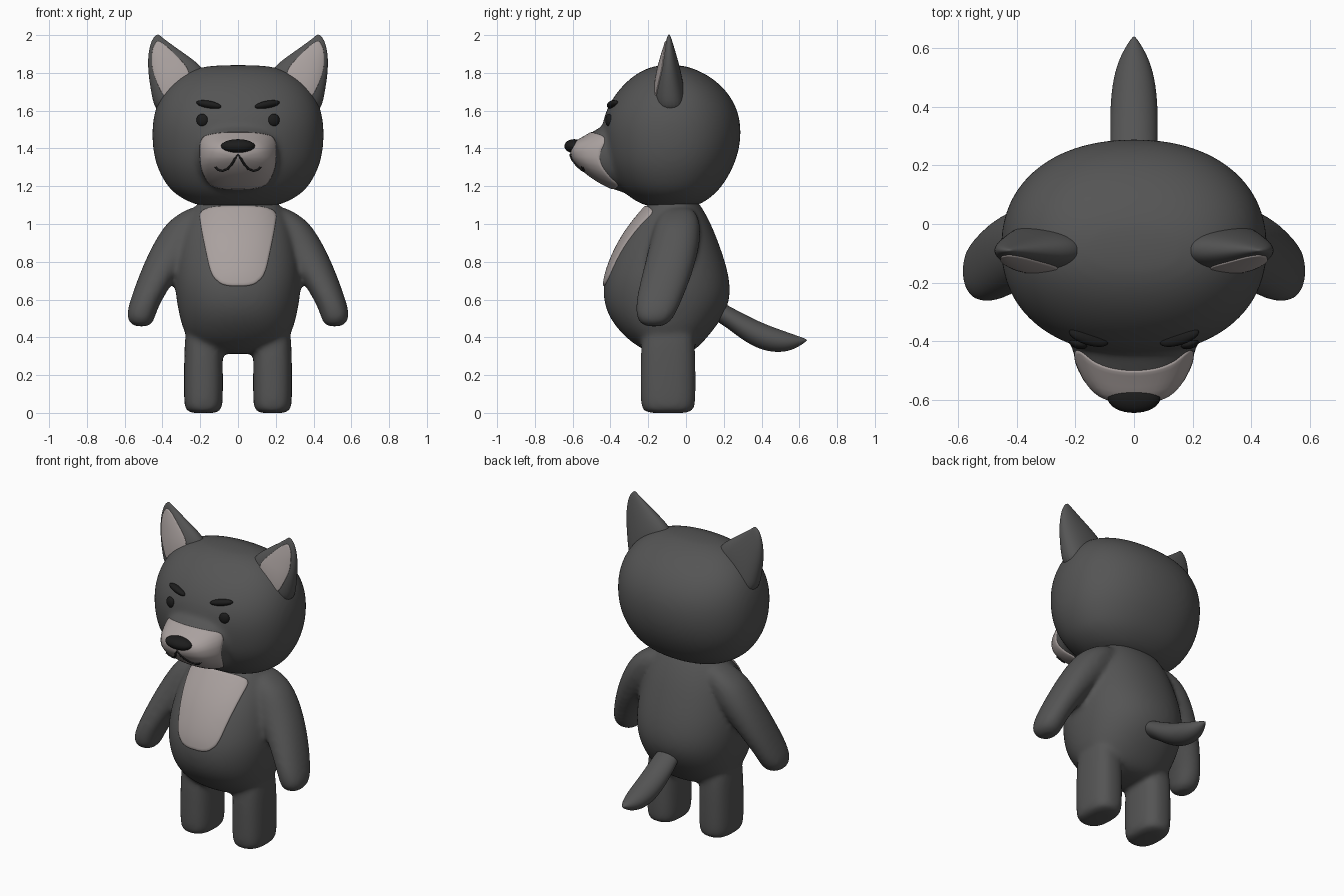
import bpy, bmesh, math
from mathutils import Vector
from mathutils.bvhtree import BVHTree

if "Cube" in bpy.data.objects:
    bpy.data.objects.remove(bpy.data.objects["Cube"])


def material(name, rgb):
    m = bpy.data.materials.new(name)
    m.diffuse_color = (*rgb, 1)
    m.use_nodes = True
    m.node_tree.nodes["Principled BSDF"].inputs["Base Color"].default_value = m.diffuse_color
    return m


FUR = material("dark_fur", (0.09, 0.09, 0.09))
PALE = material("pale_fur", (0.40, 0.355, 0.345))
BLACK = material("black", (0.012, 0.012, 0.012))


def finish(name, bm, mat):
    bmesh.ops.recalc_face_normals(bm, faces=bm.faces)
    me = bpy.data.meshes.new(name)
    bm.to_mesh(me)
    bm.free()
    me.materials.append(mat)
    me.shade_smooth()
    ob = bpy.data.objects.new(name, me)
    bpy.context.collection.objects.link(ob)
    return ob


def bake(ob):
    """Replace the mesh with its modified result."""
    dg = bpy.context.evaluated_depsgraph_get()
    me = bpy.data.meshes.new_from_object(ob.evaluated_get(dg))
    ob.modifiers.clear()
    ob.data = me
    me.shade_smooth()
    return ob


def loft(name, rings, axis="z", power=2.2, side=1, n=24):
    """Skin superellipse rings (t, a0, a1, b0, b1) stacked along an axis."""
    bm = bmesh.new()
    loops = []
    for t, a0, a1, b0, b1 in rings:
        loop = []
        for i in range(n):
            c, s = math.cos(math.tau * i / n), math.sin(math.tau * i / n)
            a = (a0 + a1) / 2 + (a1 - a0) / 2 * math.copysign(abs(c) ** (2 / power), c)
            b = (b0 + b1) / 2 + (b1 - b0) / 2 * math.copysign(abs(s) ** (2 / power), s)
            loop.append(bm.verts.new((a * side, b, t) if axis == "z" else (a * side, t, b)))
        loops.append(loop)
    for p, q in zip(loops, loops[1:]):
        for i in range(n):
            j = (i + 1) % n
            bm.faces.new((p[i], p[j], q[j], q[i]))
    bm.faces.new(loops[0])
    bm.faces.new(loops[-1])
    ob = finish(name, bm, FUR)
    ob.modifiers.new("round", "SUBSURF").levels = 2
    return bake(ob)


def fuse(name, parts):
    """Blend overlapping parts into one smooth skin."""
    bm = bmesh.new()
    for p in parts:
        bm.from_mesh(p.data)
        bpy.data.objects.remove(p)
    ob = finish(name, bm, FUR)
    r = ob.modifiers.new("remesh", "REMESH")
    r.mode, r.voxel_size = "VOXEL", 0.014
    s = ob.modifiers.new("smooth", "SMOOTH")
    s.factor, s.iterations = 0.5, 12
    bake(ob)
    if not ob.data.materials:
        ob.data.materials.append(FUR)
    return ob


def tree(ob):
    return BVHTree.FromObject(ob, bpy.context.evaluated_depsgraph_get())


def on_front(bvh, x, z):
    hit = bvh.ray_cast(Vector((x, -2, z)), Vector((0, 1, 0)))
    if hit[0] is None:
        hit = bvh.find_nearest(Vector((x, -0.2, z)))
    return hit[0], hit[1]


def patch(name, target, outline, side=1, lift=0.008):
    """Raised pale patch laid on the front of a target."""
    bvh = tree(target)
    pts = [Vector((x * side, z)) for x, z in outline]
    for _ in range(3):  # round the corners
        pts = [v for a, b in zip(pts, pts[1:] + pts[:1])
               for v in (a * 0.8 + b * 0.2, a * 0.2 + b * 0.8)]
    mid = sum(pts, Vector((0, 0))) / len(pts)
    bm = bmesh.new()

    def put(p, h):
        co, no = on_front(bvh, p.x, p.y)
        return bm.verts.new(co + no * h)

    levels = [(k / 12, lift) for k in range(1, 12)] + [(0.965, lift), (0.99, lift * 0.6), (1, -0.008)]
    centre = put(mid, lift)
    prev = None
    for s, h in levels:
        loop = [put(mid + (p - mid) * s, h) for p in pts]
        for i in range(len(pts)):
            j = (i + 1) % len(pts)
            if prev:
                bm.faces.new((prev[i], prev[j], loop[j], loop[i]))
            else:
                bm.faces.new((centre, loop[j], loop[i]))
        prev = loop
    return finish(name, bm, PALE)


def blob(name, loc, size, rot=(0, 0, 0)):
    bm = bmesh.new()
    bmesh.ops.create_uvsphere(bm, u_segments=32, v_segments=16, radius=1)
    ob = finish(name, bm, BLACK)
    ob.location, ob.scale, ob.rotation_euler = loc, size, rot


# Torso, legs and arms
torso = loft("torso", [(z, -w, w, f, b) for z, w, f, b in [
    (0.31, 0.10, -0.17, 0.0), (0.34, 0.21, -0.24, 0.06), (0.4, 0.28, -0.325, 0.115),
    (0.5, 0.31, -0.41, 0.195), (0.6, 0.33, -0.442, 0.238), (0.7, 0.338, -0.44, 0.235),
    (0.8, 0.33, -0.407, 0.21), (0.9, 0.31, -0.36, 0.175), (1.0, 0.28, -0.295, 0.135),
    (1.1, 0.225, -0.21, 0.08), (1.17, 0.17, -0.14, 0.02)]])
limbs = []
for s in (-1, 1):
    limbs.append(loft("leg", [(z, 0.183 - w, 0.183 + w, -0.095 - d, -0.095 + d) for z, w, d in [
        (0.5, 0.09, 0.13), (0.35, 0.102, 0.145), (0.2, 0.104, 0.147), (0.06, 0.104, 0.147),
        (0.015, 0.097, 0.138), (-0.003, 0.07, 0.11)]], power=2.6, side=s))
    limbs.append(loft("arm", [
        (1.09, 0.16, 0.25, -0.10, 0.03), (1.05, 0.13, 0.32, -0.14, 0.06),
        (1.0, 0.13, 0.385, -0.167, 0.077), (0.9, 0.18, 0.447, -0.192, 0.077),
        (0.8, 0.265, 0.495, -0.217, 0.052), (0.7, 0.34, 0.535, -0.242, 0.022),
        (0.6, 0.402, 0.57, -0.265, -0.02), (0.53, 0.433, 0.59, -0.268, -0.05),
        (0.485, 0.445, 0.585, -0.255, -0.08), (0.455, 0.47, 0.55, -0.22, -0.12)], side=s))
body = fuse("body", [torso] + limbs)

# Tail
loft("tail", [(0.1, -0.06, 0.06, 0.52, 0.64), (0.2, -0.078, 0.078, 0.465, 0.58),
              (0.3, -0.082, 0.082, 0.383, 0.527), (0.4, -0.082, 0.082, 0.33, 0.477),
              (0.5, -0.072, 0.072, 0.317, 0.44), (0.58, -0.045, 0.045, 0.337, 0.412),
              (0.642, -0.003, 0.003, 0.383, 0.389)], axis="y", power=2)

# Head with snout
skull = loft("skull", [(z, -w, w, f, b) for z, w, f, b in [
    (1.09, 0.17, -0.19, 0.03), (1.11, 0.25, -0.25, 0.09), (1.15, 0.325, -0.31, 0.145),
    (1.2, 0.38, -0.365, 0.195), (1.3, 0.435, -0.425, 0.255), (1.4, 0.456, -0.445, 0.287),
    (1.5, 0.46, -0.452, 0.296), (1.6, 0.447, -0.43, 0.28), (1.7, 0.405, -0.37, 0.225),
    (1.78, 0.325, -0.29, 0.135), (1.825, 0.23, -0.21, 0.04), (1.842, 0.12, -0.14, -0.03)]])
snout = loft("snout", [(y, -w, w, lo, hi) for y, w, lo, hi in [
    (-0.2, 0.24, 1.13, 1.58), (-0.38, 0.225, 1.175, 1.555), (-0.47, 0.203, 1.225, 1.505),
    (-0.54, 0.17, 1.275, 1.46), (-0.585, 0.13, 1.325, 1.437), (-0.61, 0.07, 1.355, 1.42)]],
    axis="y", power=2.4)
head = fuse("head", [skull, snout])
face = tree(head)

# Ears with pale insides
for s in (-1, 1):
    ear = loft("ear", [
        (1.58, 0.25, 0.435, -0.155, 0.0), (1.68, 0.2, 0.458, -0.17, -0.005),
        (1.78, 0.16, 0.474, -0.16, -0.02), (1.84, 0.195, 0.478, -0.145, -0.035),
        (1.9, 0.28, 0.476, -0.128, -0.052), (1.96, 0.365, 0.463, -0.108, -0.07),
        (1.99, 0.405, 0.445, -0.1, -0.08), (2.003, 0.418, 0.43, -0.093, -0.087)], side=s)
    patch("inner_ear", ear, [(0.42, 1.985), (0.455, 1.93), (0.455, 1.81), (0.39, 1.66),
                             (0.33, 1.70), (0.235, 1.80)], s, 0.005)

# Chest and muzzle patches
patch("chest_patch", body, [(-0.21, 1.095), (0.21, 1.095), (0.19, 0.95), (0.13, 0.67), (-0.13, 0.67), (-0.19, 0.95)])
patch("muzzle_patch", head, [(-0.205, 1.46), (-0.1, 1.485), (0.1, 1.485), (0.205, 1.46), (0.2, 1.29),
                             (0.14, 1.185), (-0.14, 1.185), (-0.2, 1.29)], lift=0.005)

# Nose, eyes and eyebrows
blob("nose", (0, -0.592, 1.412), (0.09, 0.052, 0.037))
for s in (-1, 1):
    blob("eye", on_front(face, s * 0.19, 1.55)[0], (0.031, 0.017, 0.033), (0, 0, s * 0.3))
    blob("eyebrow", on_front(face, s * 0.155, 1.632)[0], (0.07, 0.026, 0.02), (-0.3, -s * 0.17, s * 0.3))

# Mouth line
crv = bpy.data.curves.new("mouth", "CURVE")
crv.dimensions, crv.bevel_depth, crv.bevel_resolution = "3D", 0.006, 2
half = [(0.0, 1.368), (0.018, 1.345), (0.035, 1.317), (0.055, 1.296), (0.08, 1.286), (0.102, 1.291), (0.118, 1.307)]
line = [(-x, z) for x, z in half[:0:-1]] + half
sp = crv.splines.new("POLY")
sp.points.add(len(line) - 1)
for p, (x, z) in zip(sp.points, line):
    co, no = on_front(face, x, z)
    p.co = (*(co + no * 0.007), 1)
crv.materials.append(BLACK)
bpy.context.collection.objects.link(bpy.data.objects.new("mouth", crv))
